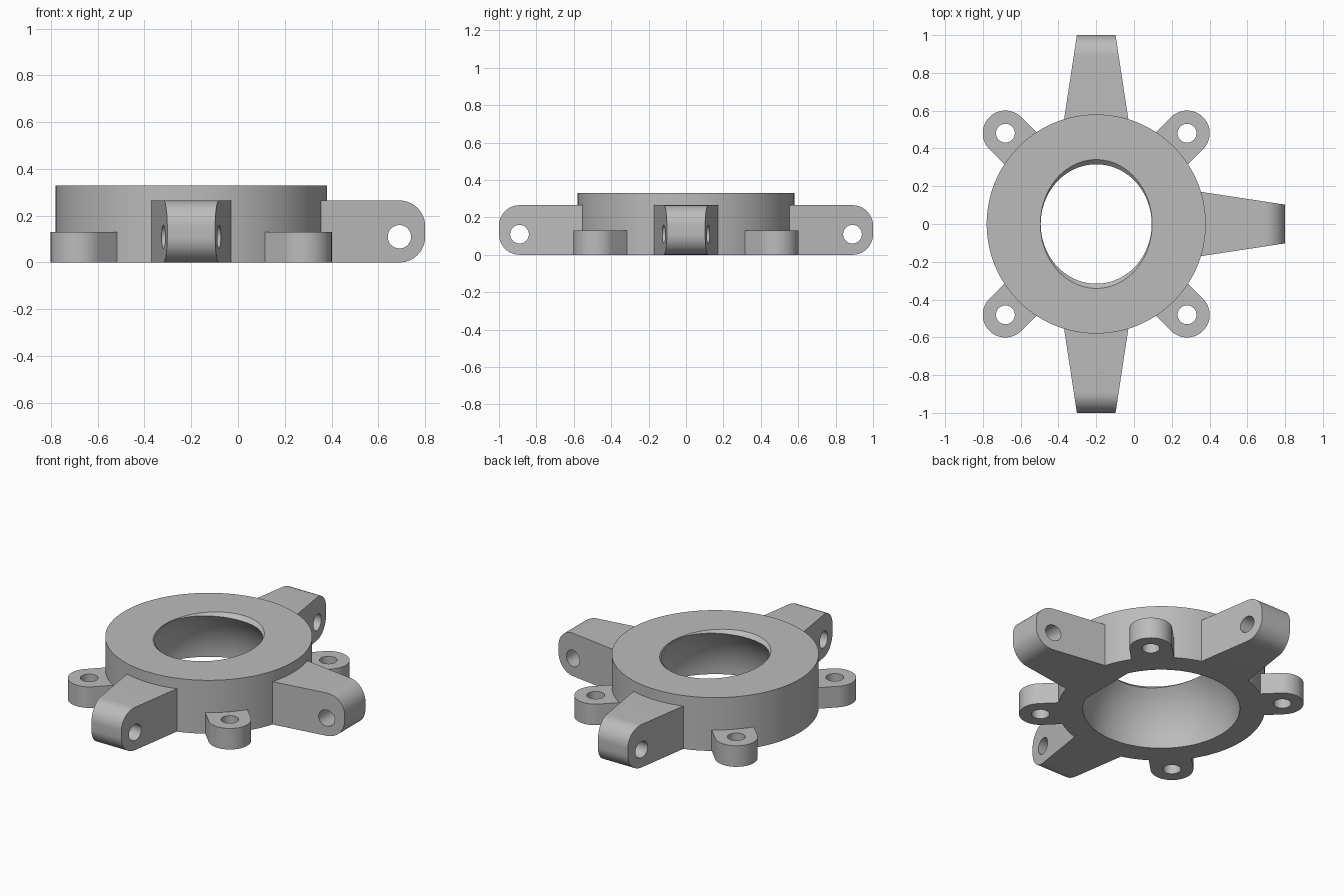
import bpy, bmesh
from math import sin, cos, pi, sqrt, radians, hypot
from mathutils import Matrix, Vector

if "Cube" in bpy.data.objects:
    bpy.data.objects.remove(bpy.data.objects["Cube"])

CENTRE = Vector((-0.2, 0, 0))
HEIGHT, OUTER, BALL = 0.33, 0.58, 0.44
TOP_X, TOP_Y = 0.296, 0.341

grey = bpy.data.materials.new("plain_grey")
grey.use_nodes = True
grey.diffuse_color = (0.5, 0.5, 0.5, 1)
grey.node_tree.nodes["Principled BSDF"].inputs["Base Color"].default_value = (0.5, 0.5, 0.5, 1)


def finish(bm, name, angle=0.0):
    """Turn a bmesh into a placed, shaded object."""
    bmesh.ops.recalc_face_normals(bm, faces=bm.faces)
    bm.transform(Matrix.Translation(CENTRE) @ Matrix.Rotation(angle, 4, 'Z'))
    mesh = bpy.data.meshes.new(name)
    bm.to_mesh(mesh)
    bm.free()
    mesh.materials.append(grey)
    obj = bpy.data.objects.new(name, mesh)
    bpy.context.collection.objects.link(obj)
    bpy.ops.object.select_all(action='DESELECT')
    obj.select_set(True)
    bpy.context.view_layer.objects.active = obj
    bpy.ops.object.shade_smooth_by_angle(angle=radians(25))


def arc(cx, cy, r, start, end, steps=16):
    return [(cx + r * cos(start + (end - start) * i / steps),
             cy + r * sin(start + (end - start) * i / steps)) for i in range(steps + 1)]


def plate(name, outline, hole, shape, angle):
    """Fill an outline with a hole, extrude it and map it into place."""
    bm = bmesh.new()
    edges = []
    for loop in (outline, hole):
        vs = [bm.verts.new((u, v, 0)) for u, v in loop]
        edges += [bm.edges.new((a, b)) for a, b in zip(vs, vs[1:] + vs[:1])]
    bmesh.ops.triangle_fill(bm, edges=edges, use_beauty=True, use_dissolve=False)
    ext = bmesh.ops.extrude_face_region(bm, geom=bm.faces[:])
    for g in ext["geom"]:
        if isinstance(g, bmesh.types.BMVert):
            g.co.z = 1
    for v in bm.verts:
        v.co = shape(*v.co)
    finish(bm, name, angle)


# Ring with a ball socket and an oval flared opening on top
def ring_section(a):
    top = TOP_X * TOP_Y / hypot(TOP_Y * cos(a), TOP_X * sin(a))
    lip_z = min(BALL / sqrt(1 + (top / HEIGHT) ** 2), HEIGHT - 0.0005)
    section = [(OUTER, 0), (OUTER, HEIGHT), (top, HEIGHT)]
    for i in range(13):
        z = lip_z * (1 - i / 12)
        section.append((sqrt(BALL ** 2 - z * z), z))
    return section


bm = bmesh.new()
SEGMENTS = 128
columns = []
for s in range(SEGMENTS):
    a = 2 * pi * s / SEGMENTS
    columns.append([bm.verts.new((r * cos(a), r * sin(a), z)) for r, z in ring_section(a)])
for s in range(SEGMENTS):
    p, q = columns[s], columns[(s + 1) % SEGMENTS]
    for i in range(len(p)):
        j = (i + 1) % len(p)
        bm.faces.new((p[i], q[i], q[j], p[j]))
finish(bm, "socket_ring")


# Tapered arms with rounded tips and a cross hole
def arm_shape(u, v, w):
    return Vector((u, (2 * w - 1) * (0.17 + (0.555 - u) * 0.152), v))


for name, angle, start in (("left_arm", 0, 0.4), ("back_arm", pi / 2, 0.5),
                           ("front_arm", -pi / 2, 0.5)):
    outline = ([(start, 0)] + arc(0.89, 0.11, 0.11, -pi / 2, 0)
               + arc(0.89, 0.155, 0.11, 0, pi / 2) + [(start, 0.265)])
    plate(name, outline, arc(0.89, 0.11, 0.05, 0, 2 * pi, 32)[:-1], arm_shape, angle)


# Low mounting lugs on the diagonals
def lug_shape(u, v, w):
    return Vector((u, v, w * 0.13))


for i, name in enumerate(("back_left", "back_right", "front_right", "front_left")):
    outline = [(0.5, -0.12)] + arc(0.68, 0, 0.12, -pi / 2, pi / 2, 32) + [(0.5, 0.12)]
    plate(name + "_lug", outline, arc(0.68, 0, 0.05, 0, 2 * pi, 32)[:-1],
          lug_shape, pi / 4 + i * pi / 2)
